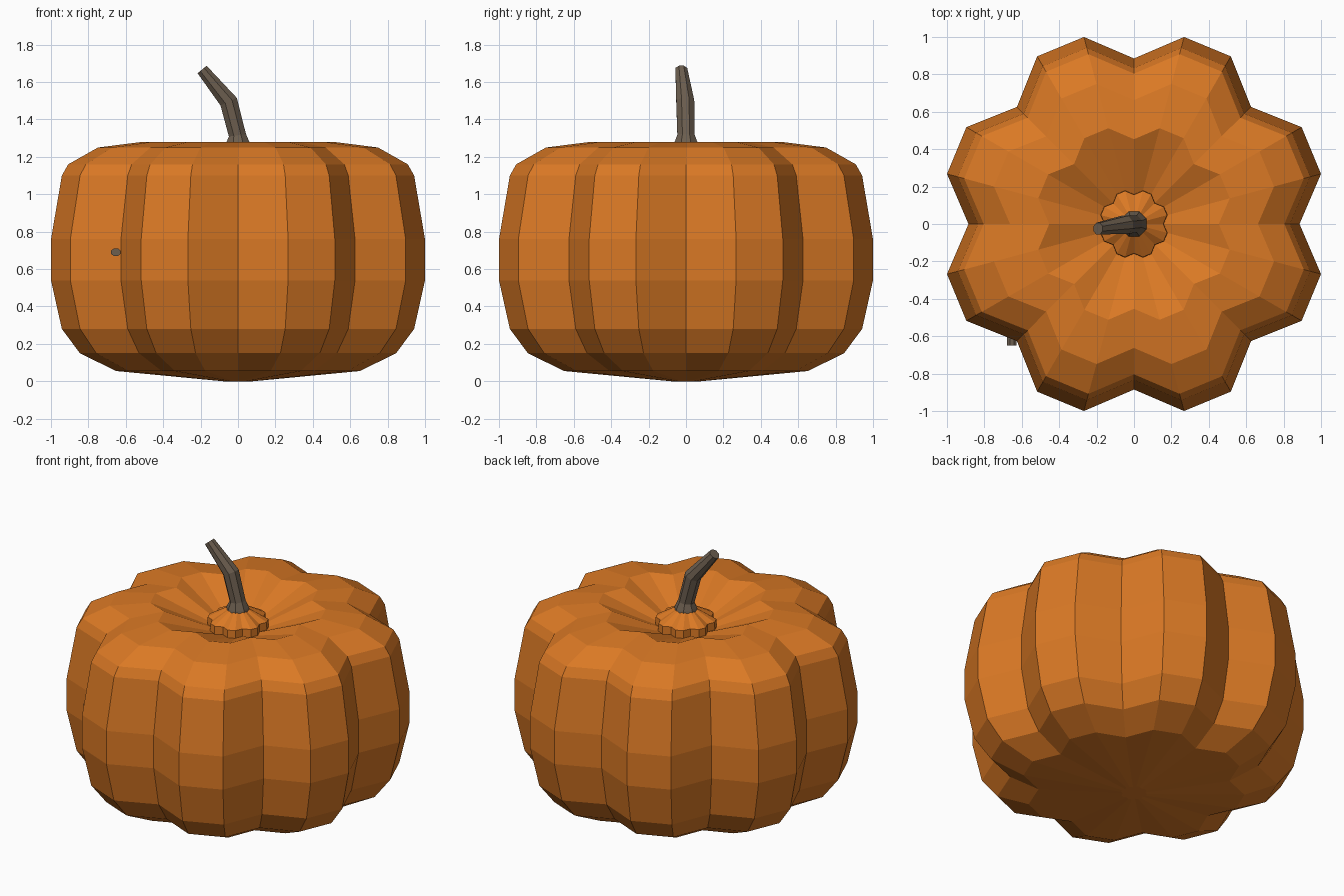
import bpy, math
from mathutils import Vector, Matrix

if "Cube" in bpy.data.objects:
    bpy.data.objects.remove(bpy.data.objects["Cube"])


def material(name, col):
    m = bpy.data.materials.new(name)
    m.diffuse_color = (*col, 1)
    m.use_nodes = True
    m.node_tree.nodes["Principled BSDF"].inputs["Base Color"].default_value = m.diffuse_color
    return m


orange = material("pumpkin orange", (0.70, 0.19, 0.018))
brown = material("stem brown", (0.150, 0.112, 0.078))


def loft(name, rings, mat):
    """Skin equal-sized rings of points, capped at both ends."""
    n = len(rings[0])
    verts = [p for r in rings for p in r]
    faces = []
    for k in range(len(rings) - 1):
        for i in range(n):
            j = (i + 1) % n
            faces.append((k * n + i, k * n + j, (k + 1) * n + j, (k + 1) * n + i))
    # fan caps
    for k, flip in ((0, True), (len(rings) - 1, False)):
        c = len(verts)
        verts.append(sum((Vector(p) for p in rings[k]), Vector()) / n)
        for i in range(n):
            a, b = k * n + i, k * n + (i + 1) % n
            faces.append((b, a, c) if flip else (a, b, c))
    me = bpy.data.meshes.new(name)
    me.from_pydata([tuple(v) for v in verts], [], faces)
    me.materials.append(mat)
    ob = bpy.data.objects.new(name, me)
    bpy.context.collection.objects.link(ob)
    return ob


# Ribbed body: eight lobes, each with a valley point and two ridge points
def lobed_ring(r, z):
    return [Vector((r * f * math.cos(a), r * f * math.sin(a), z))
            for i in range(24)
            for a, f in [(math.radians(15 * i), 0.855 if i % 3 == 0 else 1.0)]]


profile = [(0.08, 0.0), (0.675, 0.055), (0.875, 0.15), (0.975, 0.28),
           (1.035, 0.54), (1.035, 0.76), (0.975, 1.10), (0.94, 1.16),
           (0.775, 1.25), (0.53, 1.28), (0.185, 1.15), (0.183, 1.20),
           (0.06, 1.27)]
loft("pumpkin_body", [lobed_ring(r, z) for r, z in profile], orange)


# Bent stem: octagonal sections (x, y, z, radius, lean in degrees)
def stem_ring(x, y, z, r, lean):
    rot = Matrix.Rotation(math.radians(-lean), 3, 'Y')
    return [Vector((x, y, z)) + rot @ Vector((r * math.cos(a), r * math.sin(a), 0))
            for a in (math.radians(45 * i + 22.5) for i in range(8))]


stem = [(0.0, 0, 1.24, 0.08, 0), (0.0, 0, 1.275, 0.068, 0),
        (-0.003, 0, 1.315, 0.05, 8), (-0.05, -0.004, 1.495, 0.052, 25),
        (-0.192, -0.025, 1.667, 0.034, 40)]
loft("stem", [stem_ring(*s) for s in stem], brown)

# Small stub poking out of the front left valley
loft("side_stub", [[Vector((-0.653 + 0.028 * math.cos(a), y, 0.69 + 0.022 * math.sin(a)))
                    for a in (math.radians(45 * i + 22.5) for i in range(8))]
                   for y in (-0.55, -0.65)], brown)
